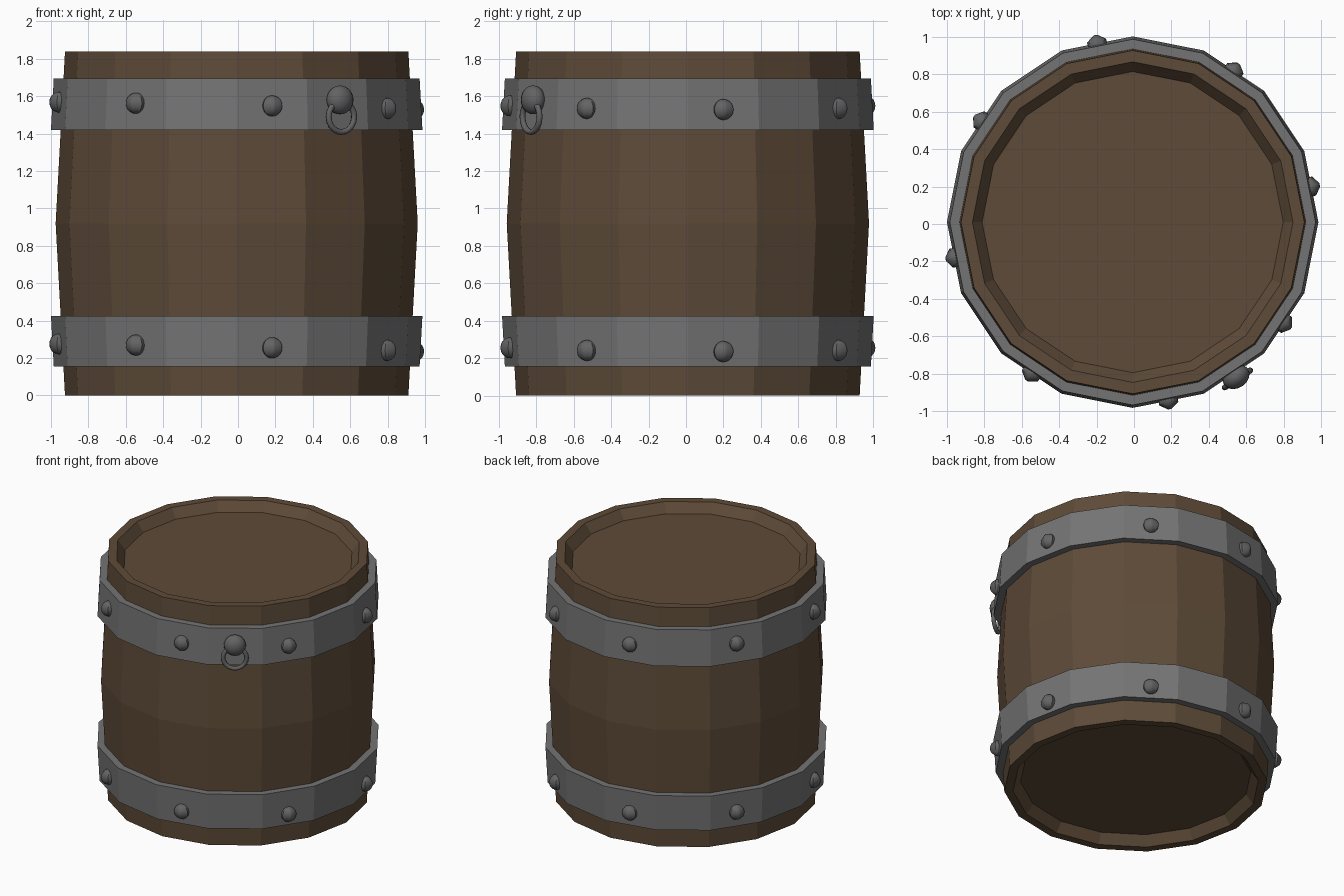
import bpy, bmesh, math
from mathutils import Matrix, Vector

if "Cube" in bpy.data.objects:
    bpy.data.objects.remove(bpy.data.objects["Cube"])

CENTRE = Vector((-0.007, 0.01, 0))
SIDES = 16


def material(name, rgb):
    m = bpy.data.materials.new(name)
    m.diffuse_color = (*rgb, 1)
    m.use_nodes = True
    m.node_tree.nodes["Principled BSDF"].inputs["Base Color"].default_value = m.diffuse_color
    return m


wood = material("brown wood", (0.112, 0.070, 0.040))
iron = material("grey iron", (0.175, 0.175, 0.175))
dark_iron = material("dark iron", (0.125, 0.125, 0.125))


def finish(bm, name, mat, smooth=None):
    bmesh.ops.recalc_face_normals(bm, faces=bm.faces[:])
    me = bpy.data.meshes.new(name)
    bm.to_mesh(me)
    bm.free()
    ob = bpy.data.objects.new(name, me)
    bpy.context.collection.objects.link(ob)
    me.materials.append(mat)
    if smooth:
        bpy.ops.object.select_all(action='DESELECT')
        ob.select_set(True)
        bpy.context.view_layer.objects.active = ob
        bpy.ops.object.shade_smooth_by_angle(angle=math.radians(smooth))
    return ob


def lathe(name, profile, mat, closed):
    """Turn an (r, z) profile around the barrel axis."""
    bm = bmesh.new()
    rings = []
    for r, z in profile:
        rings.append([bm.verts.new(CENTRE + Vector((
            r * math.cos(i * math.tau / SIDES),
            r * math.sin(i * math.tau / SIDES), z))) for i in range(SIDES)])
    pairs = list(zip(rings, rings[1:]))
    if closed:
        pairs.append((rings[-1], rings[0]))
    else:
        bm.faces.new(rings[0])
        bm.faces.new(rings[-1])
    for a, b in pairs:
        for i in range(SIDES):
            j = (i + 1) % SIDES
            bm.faces.new((a[i], a[j], b[j], b[i]))
    return finish(bm, name, mat)


def outward(degrees, r, z):
    """Frame on the barrel side whose local x axis points outward."""
    turn = Matrix.Rotation(math.radians(degrees), 4, 'Z')
    return Matrix.Translation(CENTRE + Vector((0, 0, z))) @ turn @ Matrix.Translation((r, 0, 0))


# Barrel body with recessed ends
lathe("barrel_body", [(0.805, 0.07), (0.857, 0), (0.918, 0), (0.968, 0.92),
                      (0.918, 1.838), (0.857, 1.838), (0.805, 1.768)], wood, False)

# Hoops, wider towards the belly
lathe("lower_hoop", [(0.91, 0.155), (0.978, 0.155), (0.993, 0.425), (0.93, 0.425)], iron, True)
lathe("upper_hoop", [(0.93, 1.42), (0.993, 1.42), (0.978, 1.695), (0.91, 1.695)], iron, True)

# Rivets with a narrow flat strip down the front
for level, base in (("lower", 0.255), ("upper", 1.548)):
    for k in range(8):
        angle = 11.25 + 45 * k
        bm = bmesh.new()
        bmesh.ops.create_uvsphere(bm, u_segments=8, v_segments=10, radius=0.056,
                                  matrix=Matrix.Rotation(math.radians(22.5), 4, 'Z'))
        for v in bm.verts:
            if abs(v.co.y) < abs(v.co.x) * 0.6:
                v.co.y *= 0.42
        # heights drift slightly around the barrel
        z = base - 0.02 * math.cos(math.radians(angle - 11.25))
        bmesh.ops.transform(bm, matrix=outward(angle, 0.968, z), verts=bm.verts[:])
        finish(bm, f"{level}_rivet_{k + 1}", dark_iron, 40)

# Handle knob
bm = bmesh.new()
bmesh.ops.create_uvsphere(bm, u_segments=16, v_segments=12, radius=1)
bmesh.ops.transform(bm, matrix=outward(303.75, 0.995, 1.58)
                    @ Matrix.Diagonal((0.06, 0.077, 0.077, 1)), verts=bm.verts[:])
finish(bm, "handle_knob", dark_iron, 40)

# Handle ring hanging from the knob
bm = bmesh.new()
MAJOR, MINOR, N, M = 0.082, 0.016, 20, 8
grid = []
for i in range(N):
    a = i * math.tau / N
    row = []
    for j in range(M):
        b = j * math.tau / M
        r = MAJOR + MINOR * math.cos(b)
        row.append(bm.verts.new((MINOR * math.sin(b), r * math.cos(a), r * math.sin(a))))
    grid.append(row)
for i in range(N):
    for j in range(M):
        p, q = grid[i], grid[(i + 1) % N]
        bm.faces.new((p[j], q[j], q[(j + 1) % M], p[(j + 1) % M]))
bmesh.ops.transform(bm, matrix=outward(303.75, 1.008, 1.49), verts=bm.verts[:])
finish(bm, "handle_ring", dark_iron, 60)
